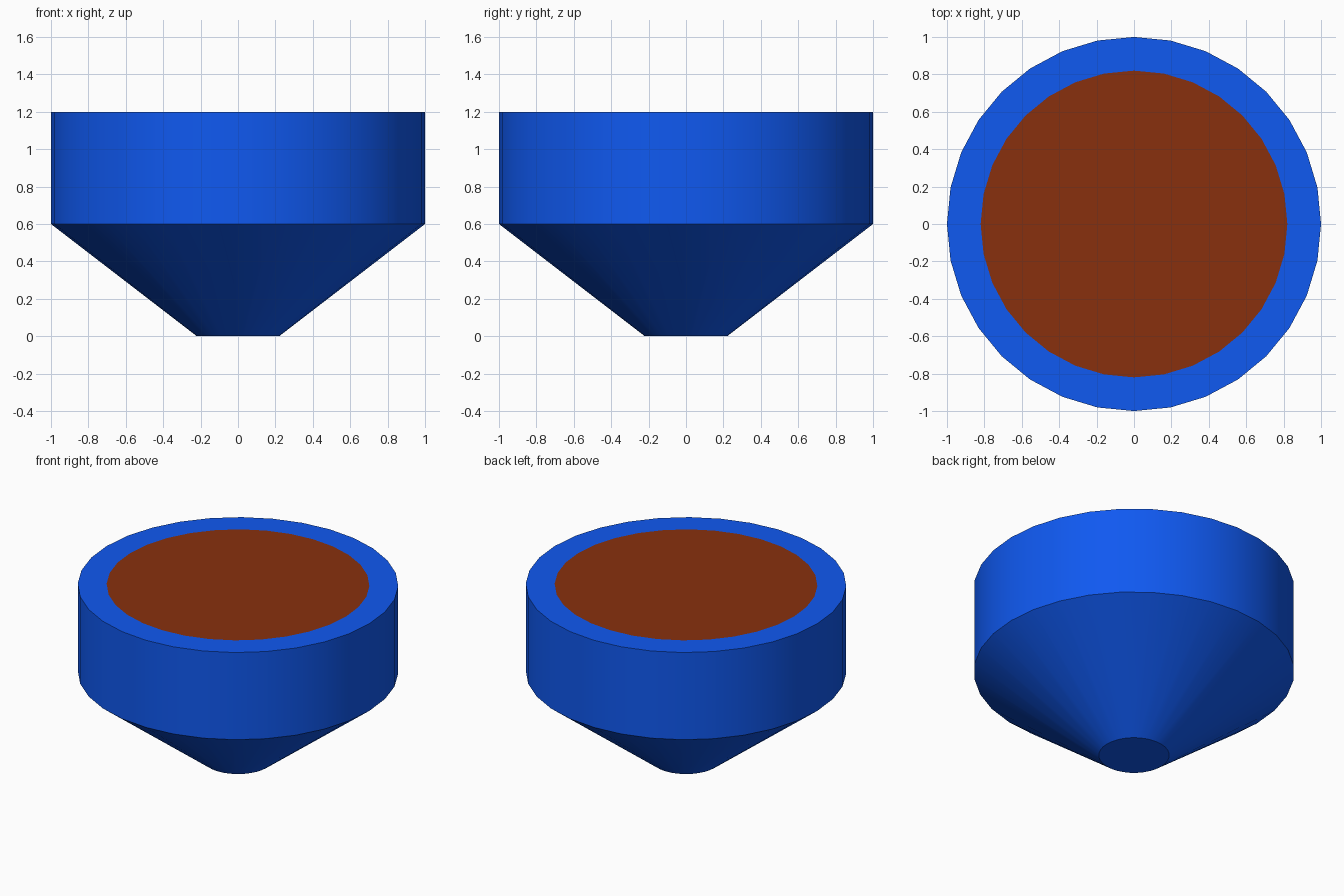
import bpy, bmesh
from math import sin, cos, pi, radians

if "Cube" in bpy.data.objects:
    bpy.data.objects.remove(bpy.data.objects["Cube"])

SIDES = 32


def material(name, color):
    mat = bpy.data.materials.new(name)
    mat.diffuse_color = color
    mat.use_nodes = True
    mat.node_tree.nodes["Principled BSDF"].inputs["Base Color"].default_value = mat.diffuse_color
    return mat


def lathe(name, profile, mat, cap_first=False, cap_last=False):
    """Revolve (radius, z) points, listed bottom to top, around the z axis."""
    bm = bmesh.new()
    rings = [[bm.verts.new((r * cos(2 * pi * i / SIDES), r * sin(2 * pi * i / SIDES), z))
              for i in range(SIDES)] for r, z in profile]
    for low, high in zip(rings, rings[1:]):
        for i in range(SIDES):
            j = (i + 1) % SIDES
            bm.faces.new((low[i], low[j], high[j], high[i]))
    if cap_first:
        bm.faces.new(rings[0][::-1])
    if cap_last:
        bm.faces.new(rings[-1])
    mesh = bpy.data.meshes.new(name)
    bm.to_mesh(mesh)
    bm.free()
    mesh.materials.append(mat)
    obj = bpy.data.objects.new(name, mesh)
    bpy.context.collection.objects.link(obj)
    bpy.ops.object.select_all(action='DESELECT')
    obj.select_set(True)
    bpy.context.view_layer.objects.active = obj
    bpy.ops.object.shade_smooth_by_angle(angle=radians(30))
    return obj


blue = material("blue", (0.005, 0.1, 0.88, 1))
brown = material("brown", (0.25, 0.03, 0.004, 1))

# Tapered bowl with a straight wall and a flat rim
lathe("bowl", [(0.22, 0), (1, 0.6), (1, 1.2), (0.82, 1.2)], blue, cap_first=True)

# Filling, flush with the rim
lathe("filling", [(0.82, 1.2)], brown, cap_last=True)
